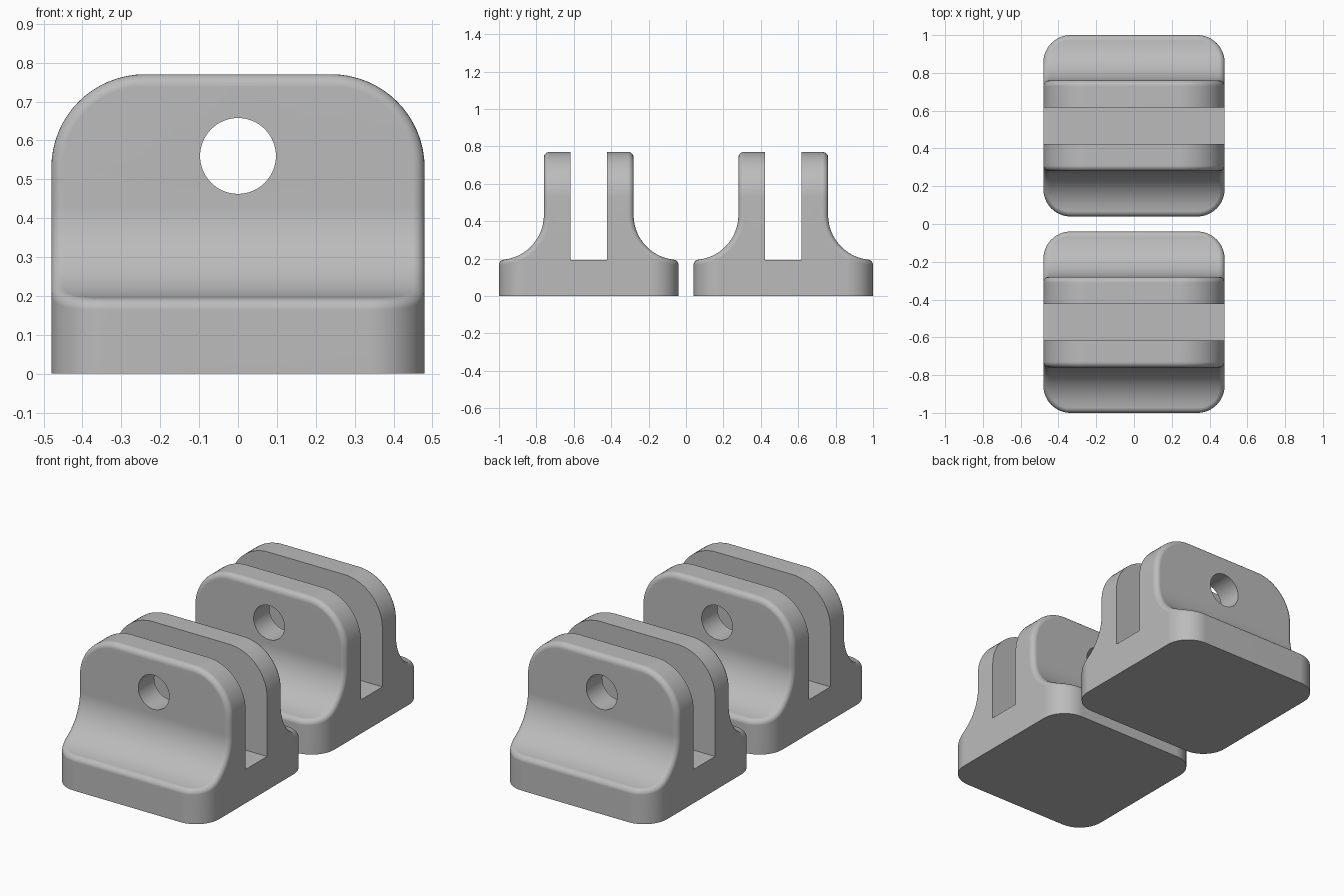
import bpy, bmesh, math
from mathutils import Vector

if "Cube" in bpy.data.objects:
    bpy.data.objects.remove(bpy.data.objects["Cube"])

HALF, TOP, BASE = 0.48, 0.77, 0.193      # half footprint, full height, base height
LUG, SLOT = 0.24, 0.0965                 # half thickness over both lugs, half slot width
R_TOP, R_COVE, R_PLAN, R_EDGE = 0.24, 0.24, 0.145, 0.03
HOLE_Z, HOLE_R = 0.56, 0.0975
N, ROUND = 16, 6                         # arc steps, edge rounding steps

grey = bpy.data.materials.new("grey")
grey.diffuse_color = (0.5, 0.5, 0.5, 1)
grey.use_nodes = True
grey.node_tree.nodes["Principled BSDF"].inputs["Base Color"].default_value = grey.diffuse_color


def rounded_edge():
    """Centres of the edge rounding with face and wall normals, from top middle to base middle."""
    r, rail = R_EDGE, []
    face = Vector((0, -1, 0))
    zc, xc = TOP - R_TOP, HALF - R_TOP
    rail.append((Vector((0, -LUG + r, TOP - r)), face, Vector((0, 0, 1))))
    for i in range(N + 1):               # rounded lug corner
        a = math.pi / 2 * i / N
        n = Vector((math.sin(a), 0, math.cos(a)))
        rail.append((Vector((xc, -LUG + r, zc)) + n * (R_TOP - r), face, n))
    cove = Vector((0, -HALF, BASE + R_COVE))

    def cove_point(y, x, wall):
        c = (HALF - y) / (R_COVE + r)
        n = Vector((0, -c, math.sqrt(max(0, 1 - c * c))))
        p = cove - n * (R_COVE + r)
        return (Vector((x, p.y, p.z)), n, wall)

    corner = HALF - R_PLAN
    a_end = math.acos((HALF - corner) / (R_COVE + r))
    for i in range(N):                   # cove along the flat side
        y = HALF - (R_COVE + r) * math.cos(a_end * i / N)
        rail.append(cove_point(y, HALF - r, Vector((1, 0, 0))))
    for i in range(N + 1):               # cove around the base corner
        a = math.pi / 2 * i / N
        n = Vector((math.cos(a), -math.sin(a), 0))
        rail.append(cove_point(corner + (R_PLAN - r) * math.sin(a),
                               corner + (R_PLAN - r) * math.cos(a), n))
    rail.append(cove_point(HALF - r, 0, Vector((0, -1, 0))))
    return rail


def quarter_mesh():
    bm = bmesh.new()

    def face(*pts):
        clean = [p for i, p in enumerate(pts) if (Vector(p) - Vector(pts[i - 1])).length > 1e-6]
        if len(clean) > 2:
            bm.faces.new([bm.verts.new(p) for p in clean])

    rows = [[c + nw.slerp(nf, k / ROUND) * R_EDGE for k in range(ROUND + 1)]
            for c, nf, nw in rounded_edge()]
    lug_end, base_start, last = N + 1, 2 * N + 2, len(rows) - 1

    for i in range(last):
        a, b = rows[i], rows[i + 1]
        for k in range(ROUND):           # edge rounding
            face(a[k], b[k], b[k + 1], a[k + 1])
        if 1 <= i < last - 1:            # outer lug face and cove
            p, q = a[-1], b[-1]
            face(p, q, (0, q.y, q.z), (0, p.y, p.z))
        p, q = a[0], b[0]
        if i < lug_end:                  # lug rim
            face(p, q, (q.x, -SLOT, q.z), (p.x, -SLOT, p.z))
        elif i >= base_start:            # base wall
            face(p, q, (q.x, q.y, 0), (p.x, p.y, 0))

    rim = [row[0] for row in rows]
    corner_y = rim[base_start].y
    # flat side
    face(*rim[lug_end:base_start + 1], (HALF, corner_y, 0), (HALF, 0, 0), (HALF, 0, BASE),
         (HALF, -SLOT, BASE), (HALF, -SLOT, rim[lug_end].z))
    # slot floor, slot wall and underside
    face((0, 0, BASE), (HALF, 0, BASE), (HALF, -SLOT, BASE), (0, -SLOT, BASE))
    face(*[(p.x, -SLOT, p.z) for p in rim[:lug_end + 1]], (HALF, -SLOT, BASE), (0, -SLOT, BASE))
    face(*[(p.x, p.y, 0) for p in rim[base_start:]], (0, 0, 0), (HALF, 0, 0))

    bmesh.ops.remove_doubles(bm, verts=bm.verts, dist=1e-5)
    # mirror to the full bracket
    for axis in (0, 1):
        old = bm.verts[:] + bm.edges[:] + bm.faces[:]
        copy = bmesh.ops.duplicate(bm, geom=old)["geom"]
        for v in copy:
            if isinstance(v, bmesh.types.BMVert):
                v.co[axis] *= -1
        bmesh.ops.remove_doubles(bm, verts=bm.verts, dist=1e-5)
    bmesh.ops.recalc_face_normals(bm, faces=bm.faces)
    mesh = bpy.data.meshes.new("bracket")
    bm.to_mesh(mesh)
    bm.free()
    mesh.materials.append(grey)
    return mesh


# pin hole cutter
bpy.ops.mesh.primitive_cylinder_add(vertices=64, radius=HOLE_R, depth=3,
                                    location=(0, 0, HOLE_Z), rotation=(math.pi / 2, 0, 0))
cutter = bpy.context.object
cutter.name = "hole_cutter"
cutter.data.materials.append(grey)

# two clevis brackets in a row
for name, y in (("front_bracket", -0.52), ("back_bracket", 0.52)):
    bracket = bpy.data.objects.new(name, quarter_mesh())
    bracket.location.y = y
    bpy.context.collection.objects.link(bracket)
    cut = bracket.modifiers.new("pin_hole", 'BOOLEAN')
    cut.operation, cut.solver, cut.object = 'DIFFERENCE', 'EXACT', cutter
    bpy.ops.object.select_all(action='DESELECT')
    bracket.select_set(True)
    bpy.context.view_layer.objects.active = bracket
    bpy.ops.object.convert(target='MESH')
    bpy.ops.object.shade_smooth_by_angle(angle=math.radians(35))
    even = bracket.modifiers.new("even_shading", 'WEIGHTED_NORMAL')
    even.keep_sharp = True

bpy.data.objects.remove(cutter)
